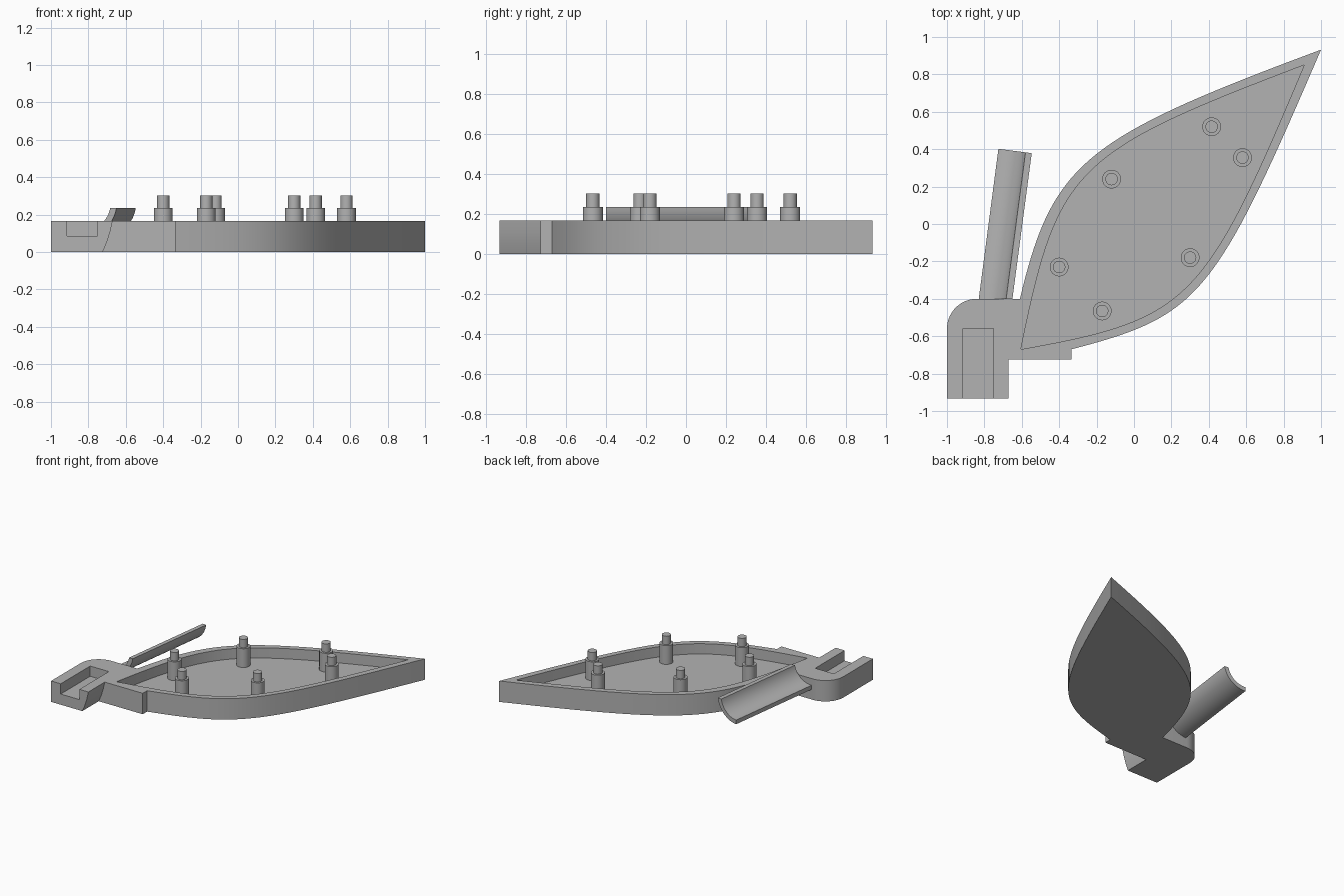
import bpy, bmesh, math
from mathutils import Vector
from mathutils.geometry import interpolate_bezier

cube = bpy.data.objects.get("Cube")
if cube:
    bpy.data.objects.remove(cube)

grey = bpy.data.materials.new("plain grey")
grey.use_nodes = True
grey.diffuse_color = (0.45, 0.45, 0.45, 1)
grey.node_tree.nodes["Principled BSDF"].inputs["Base Color"].default_value = (0.45, 0.45, 0.45, 1)

TOP, FLOOR = 0.167, 0.085


def make(name, bm):
    bmesh.ops.recalc_face_normals(bm, faces=bm.faces)
    mesh = bpy.data.meshes.new(name)
    bm.to_mesh(mesh)
    bm.free()
    obj = bpy.data.objects.new(name, mesh)
    bpy.context.collection.objects.link(obj)
    mesh.materials.append(grey)
    return obj


def loft(name, start, end):
    """Solid between two matching loops of 3D points."""
    bm = bmesh.new()
    a = [bm.verts.new(p) for p in start]
    b = [bm.verts.new(p) for p in end]
    bm.faces.new(a)
    bm.faces.new(b)
    for i in range(len(a)):
        j = (i + 1) % len(a)
        bm.faces.new((a[i], a[j], b[j], b[i]))
    return make(name, bm)


def prism(name, outline, z0, z1):
    return loft(name, [(x, y, z0) for x, y in outline], [(x, y, z1) for x, y in outline])


def bezier(start, c1, c2, end, n=36):
    pts = [Vector((*p, 0)) for p in (start, c1, c2, end)]
    return [tuple(p.xy) for p in interpolate_bezier(*pts, n)]


def arc(cx, cy, r, a0, a1, n):
    angles = [math.radians(a0 + (a1 - a0) * i / n) for i in range(n + 1)]
    return [(cx + r * math.cos(a), cy + r * math.sin(a)) for a in angles]


def select(obj):
    bpy.ops.object.select_all(action='DESELECT')
    obj.select_set(True)
    bpy.context.view_layer.objects.active = obj


def cut(obj, cutter):
    cutter.hide_render = True
    mod = obj.modifiers.new("cut", 'BOOLEAN')
    mod.operation, mod.solver, mod.object = 'DIFFERENCE', 'EXACT', cutter
    select(obj)
    bpy.ops.object.modifier_apply(modifier=mod.name)
    bpy.data.objects.remove(cutter)


def smooth(obj):
    select(obj)
    bpy.ops.object.shade_smooth_by_angle(angle=math.radians(30))


# Leaf-shaped tray joined to the rounded corner bracket
tip = (1, 0.932)
outline = bezier((-0.61, -0.4), (-0.436, 0.325), (-0.275, 0.458), tip)
outline += bezier(tip, (0.43, -0.395), (0.35, -0.492), (-0.335, -0.67))[1:]
outline += [(-0.335, -0.725), (-0.67, -0.725), (-0.67, -0.932), (-1, -0.932)]
outline += arc(-0.84, -0.56, 0.16, 180, 90, 14)
base = prism("leaf_tray", outline, 0, TOP)

# Hollow of the tray
heel, inner_tip = (-0.605, -0.67), (0.91, 0.85)
hollow = bezier(heel, (-0.406, 0.302), (-0.331, 0.378), inner_tip)
hollow += bezier(inner_tip, (0.371, -0.432), (0.296, -0.508), heel)[1:-1]
cut(base, prism("hollow_cutter", hollow, FLOOR, 0.4))

# Open slot in the bracket
slot = [(-0.915, -1.1), (-0.75, -1.1), (-0.75, -0.56), (-0.915, -0.56)]
cut(base, prism("slot_cutter", slot, FLOOR, 0.4))

# Curved underside along the bracket's inner side
side = [(-0.728, -0.01), (-0.702, 0.05), (-0.683, 0.11), (-0.67, 0.168), (-0.6, 0.168), (-0.6, -0.01)]
cut(base, loft("side_cutter", [(x, -1.1, z) for x, z in side], [(x, -0.7255, z) for x, z in side]))
smooth(base)

# Curved trough: quarter-pipe section, square at the far end, flush to the bracket
section = arc(0, 0.262, 0.182, -90, -8.5, 18) + arc(0, 0.262, 0.149, -10.5, -90, 18)
near = [(-0.83 + u, -0.4, z) for u, z in section]
far = [(-0.725 + u * 0.99, 0.402 - u * 0.13, z) for u, z in section]
smooth(loft("trough", near, far))

# Stepped pegs, each one turned from a profile
profile = [(0.05, FLOOR - 0.01), (0.05, 0.235), (0.033, 0.235), (0.033, 0.302)]
for i, (x, y) in enumerate([(0.415, 0.52), (0.58, 0.355), (-0.12, 0.24),
                            (0.3, -0.18), (-0.4, -0.23), (-0.17, -0.465)]):
    bm = bmesh.new()
    rings = [[bm.verts.new((x + p, y + q, z)) for p, q in arc(0, 0, r, 0, 360, 32)[:-1]]
             for r, z in profile]
    for low, high in zip(rings, rings[1:]):
        for k in range(32):
            m = (k + 1) % 32
            bm.faces.new((low[k], low[m], high[m], high[k]))
    bm.faces.new(rings[0])
    bm.faces.new(rings[-1])
    smooth(make(f"peg_{i + 1}", bm))
